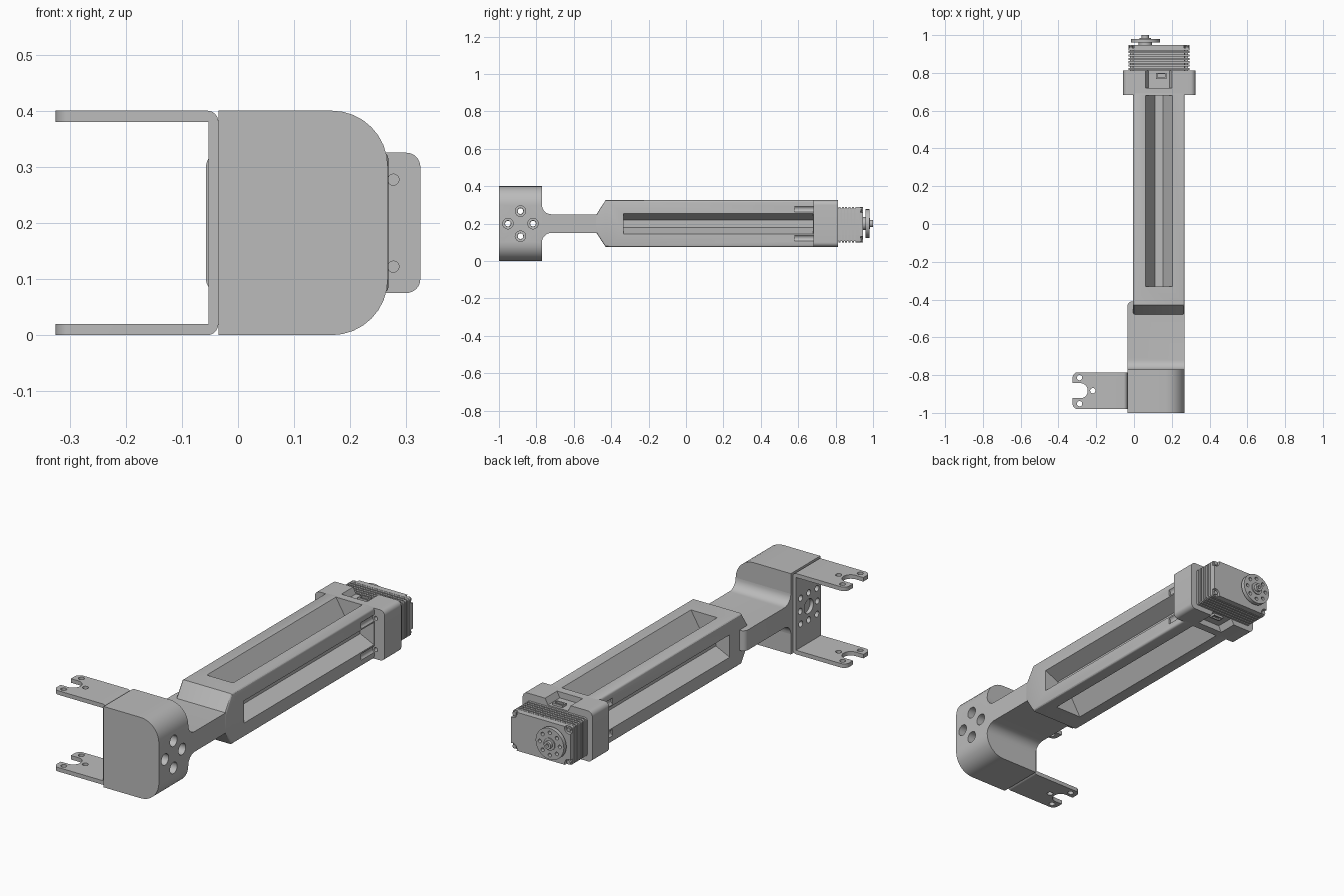
import bpy, bmesh, math
from mathutils import Vector

old = bpy.data.objects.get("Cube")
if old:
    bpy.data.objects.remove(old, do_unlink=True)

grey = bpy.data.materials.new("plain grey")
grey.use_nodes = True
GREY = (0.5, 0.5, 0.5, 1)
grey.diffuse_color = GREY
grey.node_tree.nodes["Principled BSDF"].inputs["Base Color"].default_value = GREY
parts = []


def prism(name, pts, axis, lo, hi):
    """Extrude a 2D outline along an axis; the outline uses the other two axes in order."""
    i = "XYZ".index(axis)
    bm = bmesh.new()

    def place(p, t):
        c = list(p)
        c.insert(i, t)
        return bm.verts.new(c)
    a = [place(p, lo) for p in pts]
    b = [place(p, hi) for p in pts]
    bm.faces.new(a)
    bm.faces.new(b[::-1])
    for k in range(len(pts)):
        j = (k + 1) % len(pts)
        bm.faces.new((a[k], b[k], b[j], a[j]))
    bmesh.ops.recalc_face_normals(bm, faces=bm.faces)
    me = bpy.data.meshes.new(name)
    bm.to_mesh(me)
    bm.free()
    me.materials.append(grey)
    ob = bpy.data.objects.new(name, me)
    bpy.context.collection.objects.link(ob)
    parts.append(ob)
    return ob


def rounded(pts, radii, steps=8):
    """Round the corners of an outline that have a radius."""
    out = []
    for k, r in enumerate(radii):
        p = Vector(pts[k])
        if not r:
            out.append(tuple(p))
            continue
        u = (Vector(pts[k - 1]) - p).normalized()
        v = (Vector(pts[(k + 1) % len(pts)]) - p).normalized()
        c = p + (u + v) * r          # right-angled corners
        for s in range(steps + 1):
            t = s / steps * math.pi / 2
            out.append(tuple(c - v * r * math.cos(t) - u * r * math.sin(t)))
    return out


def rect(a0, a1, b0, b1, radii=(0, 0, 0, 0)):
    return rounded([(a0, b0), (a1, b0), (a1, b1), (a0, b1)], radii)


def circle(a, b, r, n=24):
    return [(a + r * math.cos(math.tau * k / n), b + r * math.sin(math.tau * k / n))
            for k in range(n)]


def ring(a, b, r, n, start=0):
    return circle(a, b, r, n) if not start else [
        (a + r * math.cos(start + math.tau * k / n), b + r * math.sin(start + math.tau * k / n))
        for k in range(n)]


def apply(ob, kind, **settings):
    m = ob.modifiers.new("m", kind)
    for key, val in settings.items():
        setattr(m, key, val)
    bpy.context.view_layer.objects.active = ob
    bpy.ops.object.modifier_apply(modifier="m")


def cut(ob, pts, axis, lo, hi, op='DIFFERENCE'):
    tool = prism("cutter", pts, axis, lo, hi)
    tool.hide_render = True
    apply(ob, 'BOOLEAN', operation=op, object=tool, solver='EXACT')
    parts.remove(tool)
    bpy.data.objects.remove(tool, do_unlink=True)


HY, HZ = -0.885, 0.2        # hub centre of the joint
L, R = -0.035, 0.267        # sides of the head
CX = 0.132                  # centre line of the beam
bolts = ring(HY, HZ, 0.067, 4)

# Head block with counterbored bolt holes
head = prism("head_block", rect(L, R, 0, 0.4, (0, 0.1, 0.1, 0)), 'Y', -1, -0.77)
for y, z in bolts:
    cut(head, circle(y, z, 0.016), 'X', -0.1, 0.4)
    cut(head, circle(y, z, 0.028), 'X', 0.12, 0.4)

# Neck with fillets into the head
upper = [(-0.79, 0.3)] + [(-0.72 - 0.05 * math.cos(t * math.pi / 16),
                           0.3 - 0.05 * math.sin(t * math.pi / 16)) for t in range(9)]
upper.append((-0.41, 0.25))
neck = prism("neck", upper + [(y, 0.4 - z) for y, z in reversed(upper)], 'X', L, R)
cut(neck, rect(L, 0.4, -0.9, -0.41, (0, 0, 0, 0.025)), 'Z', -0.1, 0.5, 'INTERSECT')

# Beam with a flared root and four tapered grooves
half = [(-0.485, 0.24), (-0.43, 0.325), (0.7, 0.325)]
beam = prism("beam", half + [(y, 0.4 - z) for y, z in reversed(half)], 'X', -0.005, R + 0.001)
apply(beam, 'BEVEL', width=0.01, segments=3, limit_method='ANGLE', angle_limit=math.radians(60))


def groove(ob, along_z, side, surface, depth, wide, narrow, lo, hi):
    """Cut a trapezoid trough running along y into one side."""
    mid = CX if along_z else 0.2
    slope = (wide - narrow) / depth
    prof = [(-wide - slope * 0.02, 0.02), (-narrow, -depth), (narrow, -depth),
            (wide + slope * 0.02, 0.02)]
    pts = [(mid + w, 0.2 + side * (surface + d)) if along_z
           else (CX + side * (surface + d), mid + w) for w, d in prof]
    cut(ob, pts, 'Y', lo, hi)


for s in (-1, 1):
    groove(beam, True, s, 0.125, 0.085, 0.072, 0.021, -0.33, 0.68)
    groove(beam, False, s, 0.136, 0.075, 0.055, 0.02, -0.335, 0.68)

# Motor mount, with wire troughs above and below
mount = prism("motor_mount", rect(-0.057, 0.325, 0.075, 0.325, (0.025,) * 4), 'Y', 0.683, 0.813)
for s in (-1, 1):
    groove(mount, True, s, 0.125, 0.03, 0.07, 0.055, 0.72, 0.9)

# Motor: finned case and end cap
case = prism("motor_case", rect(-0.022, 0.287, 0.108, 0.282), 'Y', 0.78, 0.925)
fins = []
for k in range(6):
    y = 0.815 + k * 0.018
    fins.append(prism("motor_fin", rect(-0.03, 0.295, 0.1, 0.29, (0.01,) * 4), 'Y', y, y + 0.011))
cap = prism("motor_cap", rect(-0.03, 0.295, 0.1, 0.29, (0.01,) * 4), 'Y', 0.918, 0.947)
for x in (-0.022, 0.287):
    for z in (0.108, 0.282):
        cut(cap, circle(x, z, 0.024), 'Y', 0.932, 0.96)
        prism("cap_screw", circle(x + math.copysign(0.006, CX - x),
                                  z + math.copysign(0.006, 0.2 - z), 0.01, 12), 'Y', 0.93, 0.942)

# Mount screw holes and their channels along the beam
for x in (CX - 0.145, CX + 0.145):
    for z in (0.122, 0.277):
        cut(beam, circle(x, z, 0.018), 'Y', 0.58, 0.72)
        for ob in [mount, case] + fins:
            cut(ob, circle(x, z, 0.01, 16), 'Y', 0.6, 0.926)

# Wire sockets
for s in (-1, 1):
    z0, z1 = sorted((0.2 + s * 0.09, 0.2 + s * 0.106))
    sock = prism("wire_socket", rect(0.117, 0.172, 0.768, 0.8), 'Z', z0, z1)
    m0, m1 = sorted((0.2 + s * 0.098, 0.2 + s * 0.12))
    cut(sock, rect(0.124, 0.165, 0.775, 0.793), 'Z', m0, m1)

# Output horn
HX = 0.06
prism("horn_hub", circle(HX, 0.2, 0.035, 32), 'Y', 0.94, 0.962)
disc = prism("horn_disc", circle(HX, 0.2, 0.077, 48), 'Y', 0.96, 0.98)
for x, z in ring(HX, 0.2, 0.055, 8):
    cut(disc, circle(x, z, 0.009, 16), 'Y', 0.9, 1.1)
prism("horn_boss", circle(HX, 0.2, 0.03, 32), 'Y', 0.975, 0.985)
shaft = prism("horn_shaft", circle(HX, 0.2, 0.019), 'Y', 0.98, 1.0)
cut(shaft, circle(HX, 0.2, 0.008, 16), 'Y', 0.988, 1.1)

# Folded bracket with forked arms
outline = [(-0.325, 0), (L, 0), (L, 0.4), (-0.325, 0.4),
           (-0.325, 0.38), (-0.053, 0.38), (-0.053, 0.02), (-0.325, 0.02)]
bracket = prism("fork_bracket", rounded(outline, (0, 0.02, 0.02, 0, 0, 0, 0, 0)),
                'Y', -0.98, -0.785)
AY = -0.8825
cut(bracket, rect(-0.325, 0.1, -0.98, -0.785, (0.028, 0, 0, 0.028)), 'Z', -0.1, 0.5, 'INTERSECT')
cut(bracket, rect(-0.45, -0.245, AY - 0.04, AY + 0.04, (0, 0.039, 0.039, 0)), 'Z', -0.1, 0.5)
for x, y in ((-0.288, AY - 0.069), (-0.288, AY + 0.069), (-0.218, AY)):
    cut(bracket, circle(x, y, 0.014, 20), 'Z', -0.1, 0.5)
cut(bracket, circle(HY, HZ, 0.036), 'X', -0.1, 0)
for y, z in bolts + ring(HY, HZ, 0.09, 4, math.pi / 4):
    cut(bracket, circle(y, z, 0.015, 20), 'X', -0.1, 0)

# Smooth the round surfaces, keeping edges sharp
bpy.ops.object.select_all(action='DESELECT')
for ob in parts:
    ob.select_set(True)
bpy.context.view_layer.objects.active = parts[0]
bpy.ops.object.shade_smooth_by_angle(angle=math.radians(30))
